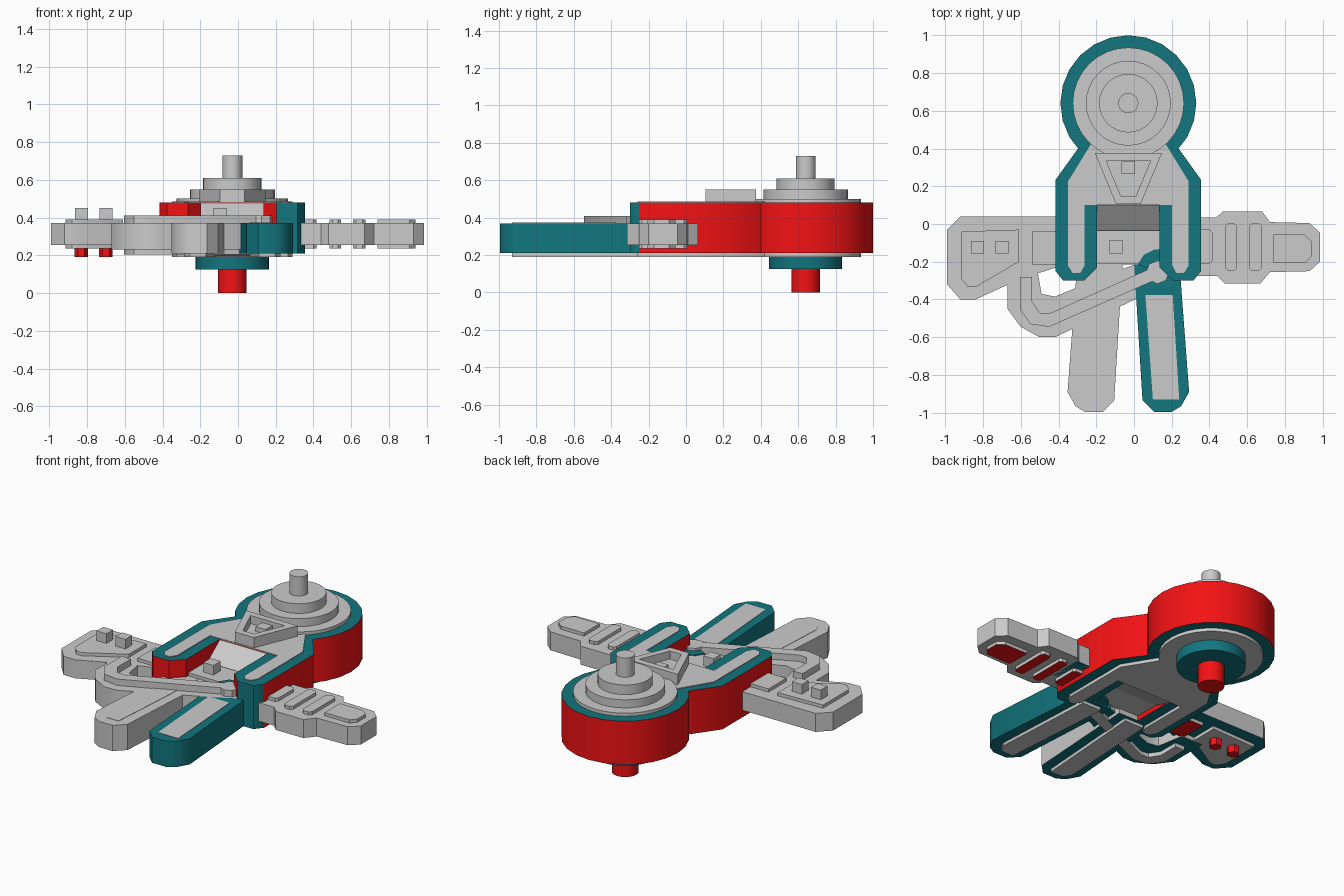
import bpy, bmesh
from math import radians, pi, cos, sin

if "Cube" in bpy.data.objects:
    bpy.data.objects.remove(bpy.data.objects["Cube"])

CX = -0.03  # hull centre line


def material(name, rgb):
    m = bpy.data.materials.new(name)
    m.diffuse_color = (*rgb, 1)
    m.use_nodes = True
    m.node_tree.nodes["Principled BSDF"].inputs["Base Color"].default_value = m.diffuse_color
    return m


GREY = material("grey", (0.52, 0.52, 0.52))
RED = material("red", (0.9, 0.006, 0.007))
TEAL = material("teal", (0.006, 0.18, 0.21))
MATS = [GREY, RED, TEAL]


def finish(bm, name, angle=40):
    bmesh.ops.recalc_face_normals(bm, faces=bm.faces)
    me = bpy.data.meshes.new(name)
    bm.to_mesh(me)
    bm.free()
    for m in MATS:
        me.materials.append(m)
    ob = bpy.data.objects.new(name, me)
    bpy.context.collection.objects.link(ob)
    bpy.ops.object.select_all(action='DESELECT')
    ob.select_set(True)
    bpy.context.view_layer.objects.active = ob
    bpy.ops.object.shade_smooth_by_angle(angle=radians(angle))
    return ob


def plate(name, pts, z0, z1, side=GREY, top=None, bottom=None, pocket=None, tip=None):
    """Extrude an xy outline; optional pocket (thickness, depth) in the top."""
    bm = bmesh.new()
    lid = bm.faces.new([bm.verts.new((x, y, z0)) for x, y in pts])
    ext = bmesh.ops.extrude_face_region(bm, geom=[lid])
    for v in ext['geom']:
        if isinstance(v, bmesh.types.BMVert):
            v.co.z = z1
    bmesh.ops.recalc_face_normals(bm, faces=bm.faces)
    for f in bm.faces:
        m = side
        if f.normal.z > 0.7:
            m = top or side
        elif f.normal.z < -0.7:
            m = bottom or side
        elif tip and tip(f):
            m = TEAL
        f.material_index = MATS.index(m)
    if pocket:
        tops = [f for f in bm.faces if f.normal.z > 0.7]
        r = bmesh.ops.inset_individual(bm, faces=tops, thickness=pocket[0], use_even_offset=True)
        down = bmesh.ops.extrude_face_region(bm, geom=tops)
        bmesh.ops.translate(bm, vec=(0, 0, pocket[1]),
                            verts=[v for v in down['geom'] if isinstance(v, bmesh.types.BMVert)])
        bmesh.ops.delete(bm, geom=[f for f in tops if f.is_valid], context='FACES_ONLY')
    return finish(bm, name)


def box(name, x0, x1, y0, y1, z0, z1, **kw):
    return plate(name, [(x0, y0), (x1, y0), (x1, y1), (x0, y1)], z0, z1, **kw)


def chamfer(x0, x1, y0, y1, c):
    return [(x0 + c, y0), (x1 - c, y0), (x1, y0 + c), (x1, y1 - c),
            (x1 - c, y1), (x0 + c, y1), (x0, y1 - c), (x0, y0 + c)]


def disc(name, r, z0, z1, n=32, x=CX, y=0.64, **kw):
    pts = [(x + r * cos(2 * pi * i / n), y + r * sin(2 * pi * i / n)) for i in range(n)]
    return plate(name, pts, z0, z1, **kw)


def mirrored(half):
    return [(CX + x, y) for x, y in half] + [(CX - x, y) for x, y in reversed(half)]


# Round rear housing with stacked discs above and below
disc("rear_housing", 0.36, 0.21, 0.48, 24, side=RED, top=TEAL, bottom=TEAL)
for i, (r, z) in enumerate([(0.295, 0.50), (0.225, 0.55), (0.155, 0.61), (0.053, 0.73)]):
    disc(f"upper_tier_{i}", r, 0.46, z)
disc("lower_ring", 0.295, 0.19, 0.25)
disc("lower_hub", 0.195, 0.125, 0.25, side=TEAL)
disc("lower_peg", 0.076, 0, 0.2, 16, side=RED)

# Forked hull with its top and bottom panels
hull = mirrored([(0.2, 0.5), (0.27, 0.395), (0.385, 0.235), (0.385, -0.25), (0.345, -0.30),
                 (0.235, -0.30), (0.165, -0.23), (0.165, 0.1)])
plate("forked_hull", hull, 0.21, 0.48, side=RED, top=TEAL, bottom=TEAL,
      tip=lambda f: f.normal.y < -0.5 and f.calc_center_median().x > 0.2
      and f.calc_center_median().y < -0.2)
panel = mirrored([(0.2, 0.42), (0.32, 0.225), (0.32, -0.22), (0.295, -0.26), (0.255, -0.26),
                  (0.232, -0.22), (0.232, 0.1), (0.165, 0.1)])
plate("hull_top_panel", panel, 0.45, 0.485)
plate("hull_bottom_panel", panel, 0.19, 0.23)

# Sloping deck between the forks
deck = bmesh.new()
prof = [(0.11, 0.484), (-0.04, 0.37), (-0.04, 0.24), (0.11, 0.192)]
f = deck.faces.new([deck.verts.new((CX - 0.165, y, z)) for y, z in prof])
e = bmesh.ops.extrude_face_region(deck, geom=[f])
bmesh.ops.translate(deck, vec=(0.33, 0, 0),
                    verts=[v for v in e['geom'] if isinstance(v, bmesh.types.BMVert)])
finish(deck, "sloping_deck")

# V-shaped frame on the deck
plate("deck_v_frame", [(-0.207, 0.375), (0.148, 0.375), (0.035, 0.105), (-0.095, 0.105)],
      0.47, 0.55, pocket=(0.04, -0.05))
box("deck_v_stud", CX - 0.035, CX + 0.035, 0.265, 0.33, 0.48, 0.53)

# Crossbar through the hull
box("crossbar", -0.45, 0.45, -0.215, 0.035, 0.255, 0.37, bottom=TEAL)
box("crossbar_panel", CX - 0.165, CX + 0.165, -0.21, -0.035, 0.24, 0.39)
box("crossbar_stud", -0.13, -0.06, -0.155, -0.085, 0.38, 0.45)

# Left arm
plate("left_arm", [(-0.99, -0.03), (-0.92, 0.04), (-0.38, 0.04), (-0.38, -0.22), (-0.6, -0.29),
                   (-0.84, -0.4), (-0.92, -0.4), (-0.99, -0.32)], 0.255, 0.37, bottom=TEAL)
plate("left_arm_panel", [(-0.915, -0.04), (-0.61, -0.03), (-0.61, -0.2), (-0.84, -0.335),
                         (-0.88, -0.335), (-0.915, -0.29)], 0.235, 0.39)
box("left_shoulder_panel", -0.54, -0.4, -0.215, -0.04, 0.235, 0.39, bottom=RED)
for i, x in enumerate((-0.83, -0.70)):
    box(f"left_arm_stud_{i}", x - 0.034, x + 0.034, -0.155, -0.09, 0.38, 0.45)
    disc(f"left_arm_lower_stud_{i}", 0.036, 0.19, 0.26, 6, x, -0.12, side=RED)

# Right arm
plate("right_arm", [(0.33, 0.03), (0.43, 0.03), (0.47, 0.065), (0.68, 0.065), (0.72, 0.01),
                    (0.93, 0.005), (0.985, -0.045), (0.985, -0.2), (0.93, -0.25), (0.72, -0.255),
                    (0.67, -0.315), (0.48, -0.315), (0.44, -0.275), (0.33, -0.275)], 0.255, 0.37)
plate("right_hand_panel", [(0.74, -0.055), (0.9, -0.055), (0.94, -0.09), (0.94, -0.17),
                           (0.91, -0.205), (0.74, -0.205)], 0.235, 0.39, bottom=RED)
for i, (a, b) in enumerate([(0.34, 0.415), (0.485, 0.545), (0.61, 0.675)]):
    y0, y1 = (-0.21, -0.03) if i == 0 else (-0.25, 0.005)
    plate(f"right_arm_panel_{i}", chamfer(a, b, y0, y1, 0.015), 0.235, 0.39, bottom=RED)

# Legs: the left one grey on top, the right one teal with a grey panel
LEG = [(-0.3, -0.2), (-0.352, -0.89), (-0.31, -0.965), (-0.26, -0.995), (-0.165, -0.995),
       (-0.105, -0.935), (-0.06, -0.2)]
LEG_PANEL = [(-0.25, -0.22), (-0.285, -0.88), (-0.255, -0.93), (-0.17, -0.93), (-0.12, -0.22)]
plate("left_leg", LEG, 0.21, 0.37, bottom=TEAL)
plate("left_leg_panel", LEG_PANEL, 0.19, 0.372)
plate("right_leg", [(CX * 2 - x, y) for x, y in LEG], 0.21, 0.37, side=TEAL)
plate("right_leg_lower_panel", [(CX * 2 - x, y) for x, y in LEG_PANEL], 0.19, 0.23)
plate("right_leg_top_panel", [(0.06, -0.375), (0.205, -0.375), (0.24, -0.93), (0.1, -0.93)],
      0.35, 0.373)

# Bent front arm with raised ridge and round grip
plate("bent_arm", [(-0.67, -0.2), (-0.67, -0.45), (-0.6, -0.545), (-0.5, -0.6), (-0.42, -0.6),
                   (0.09, -0.36), (0.2, -0.3), (0.2, -0.23), (0.05, -0.2), (-0.4, -0.4),
                   (-0.47, -0.4), (-0.52, -0.35), (-0.52, -0.2)][:9]
      + [(-0.08, -0.245), (-0.42, -0.385), (-0.49, -0.37), (-0.52, -0.2)],
      0.23, 0.37, bottom=TEAL)
RIDGE = [(-0.605, -0.28), (-0.605, -0.45), (-0.55, -0.53), (-0.45, -0.545), (0.14, -0.285),
         (0.11, -0.225), (-0.45, -0.475), (-0.5, -0.47), (-0.54, -0.41), (-0.54, -0.28)]
plate("bent_arm_ridge", RIDGE, 0.205, 0.41)
disc("grip", 0.062, 0.22, 0.41, 8, 0.125, -0.255)
plate("grip_guard", [(0.02, -0.215), (0.2, -0.28), (0.2, -0.13), (0.11, -0.135), (0.05, -0.165)],
      0.22, 0.395, side=TEAL)
